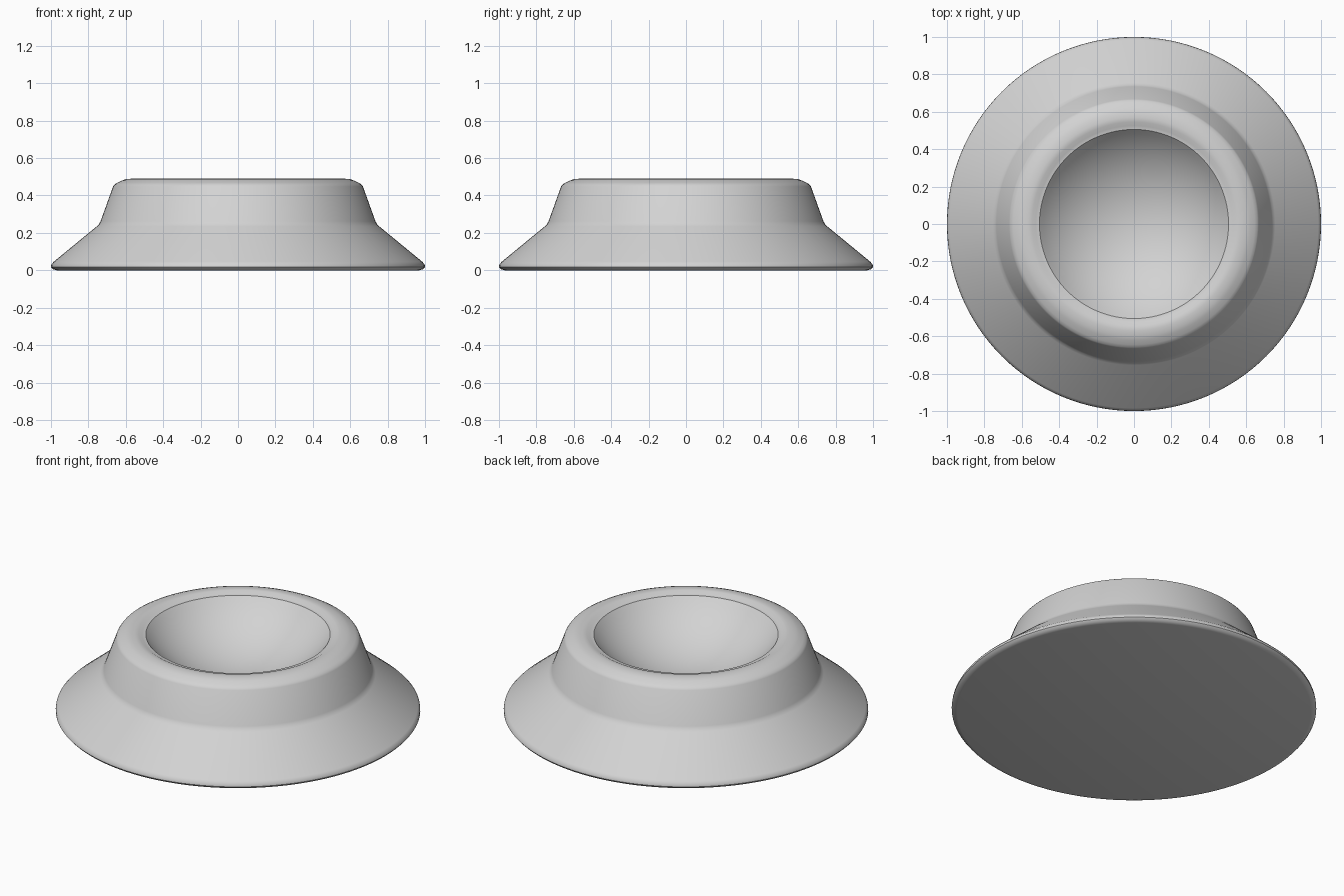
import bpy, bmesh, math

cube = bpy.data.objects.get("Cube")
if cube:
    bpy.data.objects.remove(cube, do_unlink=True)

SEGMENTS = 128
DISH_RADIUS, DISH_ANGLE, DISH_BOTTOM = 0.66, math.radians(50), 0.24

# Light grey plastic
grey = bpy.data.materials.new("light grey")
grey.use_nodes = True
colour = (0.65, 0.65, 0.65, 1)
grey.diffuse_color = colour
grey.node_tree.nodes["Principled BSDF"].inputs["Base Color"].default_value = colour

# Outer profile: underside, rounded foot, flared skirt, collar, rounded rim
profile = [(0, 0), (0.97, 0), (0.99, 0.006), (1.0, 0.018), (0.998, 0.032),
           (0.985, 0.046), (0.755, 0.235), (0.743, 0.247), (0.735, 0.262),
           (0.668, 0.448), (0.66, 0.459), (0.645, 0.468), (0.62, 0.48),
           (0.6, 0.487), (0.57, 0.49), (0.545, 0.489), (0.525, 0.478)]

# Spherical dish from the rim down to the middle
STEPS = 16
for i in range(STEPS + 1):
    a = DISH_ANGLE * (1 - i / STEPS)
    profile.append((DISH_RADIUS * math.sin(a),
                    DISH_BOTTOM + DISH_RADIUS * (1 - math.cos(a))))

# Turn the profile around the vertical axis
bm = bmesh.new()
verts = [bm.verts.new((r, 0, z)) for r, z in profile]
edges = [bm.edges.new(pair) for pair in zip(verts, verts[1:])]
bmesh.ops.spin(bm, geom=verts + edges, cent=(0, 0, 0), axis=(0, 0, 1),
               angle=math.tau, steps=SEGMENTS, use_duplicate=False)
bmesh.ops.remove_doubles(bm, verts=bm.verts, dist=0.0005)
bmesh.ops.recalc_face_normals(bm, faces=bm.faces)

mesh = bpy.data.meshes.new("dished_base")
bm.to_mesh(mesh)
bm.free()
mesh.materials.append(grey)
base = bpy.data.objects.new("dished_base", mesh)
bpy.context.collection.objects.link(base)

bpy.ops.object.select_all(action='DESELECT')
base.select_set(True)
bpy.context.view_layer.objects.active = base
bpy.ops.object.shade_smooth_by_angle(angle=math.radians(35))
